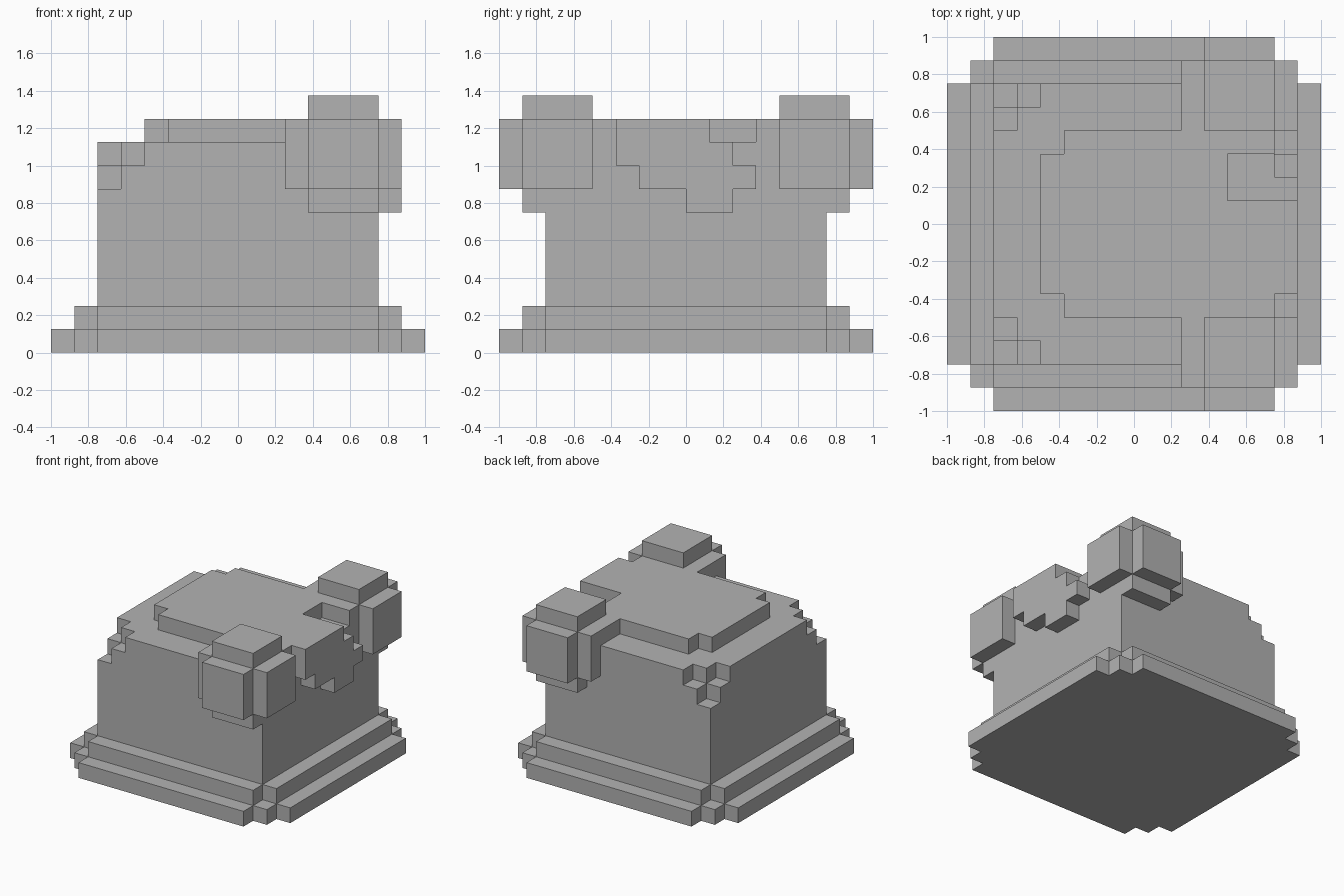
import bpy, bmesh
from mathutils import Vector

U = 0.125  # size of one block

cube = bpy.data.objects.get("Cube")
if cube:
    bpy.data.objects.remove(cube, do_unlink=True)

grey = bpy.data.materials.new("plain_grey")
grey.use_nodes = True
colour = (0.448, 0.448, 0.448, 1)
grey.diffuse_color = colour
grey.node_tree.nodes["Principled BSDF"].inputs["Base Color"].default_value = colour


def box(x0, x1, y0, y1, z0, z1):
    """Set of unit blocks filling a box, in block units."""
    return {(x, y, z) for x in range(x0, x1)
            for y in range(y0, y1) for z in range(z0, z1)}


def slab(hx, hy, z):
    """One-block-high slab centred on the origin."""
    return box(-hx, hx, -hy, hy, z, z + 1)


def mirror_y(cells):
    return {(x, -1 - y, z) for x, y, z in cells}


# Stepped plinth
lower_step = slab(8, 6, 0) | slab(7, 7, 0) | slab(6, 8, 0)
upper_step = slab(7, 6, 1) | slab(6, 7, 1)

# Main block, with chipped upper corners on the -x side
chip = box(-6, -4, 5, 6, 8, 9) | box(-6, -5, 4, 6, 8, 9) | box(-6, -5, 5, 6, 7, 8)
body = box(-6, 6, -6, 6, 2, 9) - chip - mirror_y(chip)

# Raised top layer with a bite taken from its +x edge
bite = box(4, 7, 1, 3, 9, 10)
top_layer = (box(-4, 6, -3, 3, 9, 10) | box(-3, 6, -4, 4, 9, 10)) - bite

# Drip hanging over the +x side, one row per level
drip = set()
for z, y0, y1 in ((9, -3, 1), (8, -3, 2), (7, -2, 3), (6, 0, 2)):
    drip |= box(6, 7, y0, y1, z, z + 1)

# Rounded knobs at the two +x corners
knob = box(2, 7, 4, 7, 7, 10) | box(3, 6, 3, 8, 7, 10) | box(3, 6, 4, 7, 6, 11)

parts = {
    "lower_step": lower_step,
    "upper_step": upper_step,
    "body": body,
    "back_knob": knob - body,
    "front_knob": mirror_y(knob) - body,
    "top_layer": top_layer - knob - mirror_y(knob),
    "drip": drip,
}
filled = set().union(*parts.values())


def build(name, cells):
    """Skin the exposed sides of the blocks and merge flat areas."""
    bm = bmesh.new()
    for cell in cells:
        centre = Vector(cell) + Vector((0.5, 0.5, 0.5))
        for axis in range(3):
            for sign in (-1, 1):
                n = Vector((0, 0, 0))
                n[axis] = sign
                if tuple(int(c + d) for c, d in zip(cell, n)) in filled:
                    continue
                a = Vector((0, 0, 0))
                a[(axis + 1) % 3] = 1
                b = n.cross(a)
                corners = (-a - b, a - b, a + b, b - a)
                bm.faces.new([bm.verts.new((centre + (n + c) / 2) * U)
                              for c in corners])
    bmesh.ops.remove_doubles(bm, verts=bm.verts[:], dist=U / 100)
    bmesh.ops.dissolve_limit(bm, angle_limit=0.01,
                             verts=bm.verts[:], edges=bm.edges[:])
    mesh = bpy.data.meshes.new(name)
    bm.to_mesh(mesh)
    bm.free()
    mesh.materials.append(grey)
    bpy.context.collection.objects.link(bpy.data.objects.new(name, mesh))


for part_name, part_cells in parts.items():
    build(part_name, part_cells)
